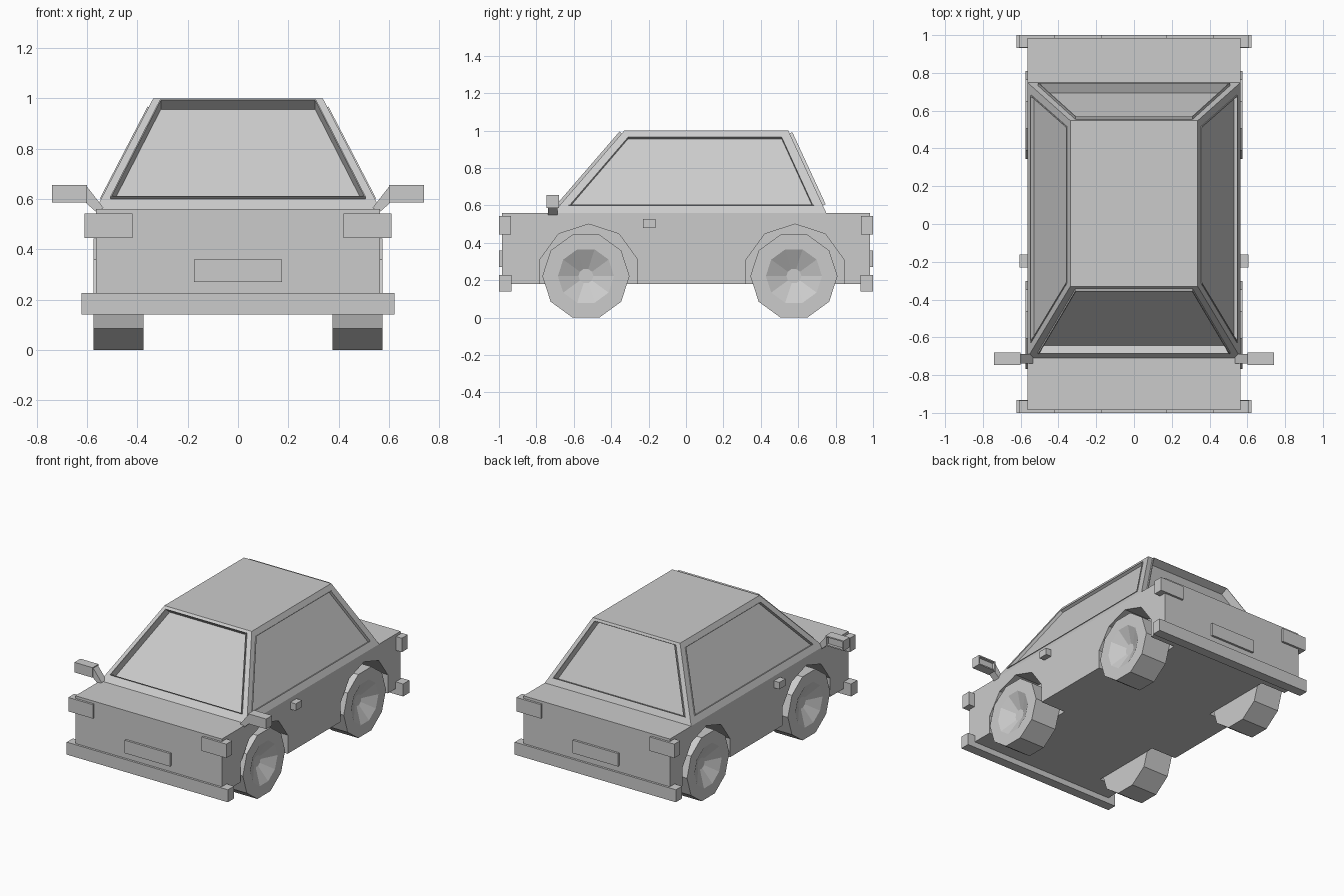
import bpy, bmesh, math
from mathutils import Vector

cube = bpy.data.objects.get("Cube")
if cube:
    bpy.data.objects.remove(cube)

grey = bpy.data.materials.new("plain_grey")
grey.use_nodes = True
colour = (0.6, 0.6, 0.6, 1)
grey.diffuse_color = colour
grey.node_tree.nodes["Principled BSDF"].inputs["Base Color"].default_value = colour


def finish(name, bm, fix_normals=True):
    if fix_normals:
        bmesh.ops.recalc_face_normals(bm, faces=bm.faces)
    mesh = bpy.data.meshes.new(name)
    bm.to_mesh(mesh)
    bm.free()
    mesh.materials.append(grey)
    obj = bpy.data.objects.new(name, mesh)
    bpy.context.collection.objects.link(obj)
    return obj


def box(name, x, y, z):
    bm = bmesh.new()
    bmesh.ops.create_cube(bm, size=1)
    for v in bm.verts:
        v.co = [a + (b - a) * (c + 0.5) for (a, b), c in zip((x, y, z), v.co)]
    return finish(name, bm)


def span(s, a, b):
    """Interval mirrored to the side given by the sign s."""
    return tuple(sorted((s * a, s * b)))


def bridge(bm, a, b):
    for i in range(len(a)):
        j = (i + 1) % len(a)
        bm.faces.new((a[i], a[j], b[j], b[i]))


def loft_x(name, rings, centre, sides, side, turn=0):
    """Loft polygons of (x, radius) along x, capped at both ends."""
    bm = bmesh.new()
    loops = []
    for x, r in rings:
        angles = [turn + math.tau * i / sides for i in range(sides)]
        loops.append([bm.verts.new((side * x, centre[0] + r * math.cos(a),
                                    centre[1] + r * math.sin(a))) for a in angles])
    for a, b in zip(loops, loops[1:]):
        bridge(bm, a, b)
    bm.faces.new(loops[0])
    bm.faces.new(loops[-1])
    return finish(name, bm)


# Lower body with four wheel arches cut out
body = box("body", (-0.565, 0.565), (-0.985, 0.985), (0.18, 0.56))
for side in (-1, 1):
    for y in (-0.52, 0.583):
        cutter = loft_x("arch_cutter", [(0.37, 0.275), (0.7, 0.275)],
                        (y, 0.225), 10, side, math.pi / 2)
        cutter.hide_render = True
        cut = body.modifiers.new("arch", 'BOOLEAN')
        cut.operation, cut.solver, cut.object = 'DIFFERENCE', 'EXACT', cutter
        bpy.context.view_layer.objects.active = body
        bpy.ops.object.modifier_apply(modifier=cut.name)
        bpy.data.objects.remove(cutter)


# Cabin: sloped walls, each with a thin raised lip around a sunken window
def window_wall(bm, corners, top, lip, depth):
    bl, br, tr, tl = corners
    normal = (br - bl).cross(tl - bl).normalized()

    def point(u, v):
        return bl.lerp(br, u).lerp(tl.lerp(tr, u), v)

    low, high = 0.034, 0.05
    hole = [point(low, 0.09), point(1 - low, 0.09), point(1 - high, top), point(high, top)]
    middle = sum(hole, Vector()) / 4
    inner = [p.lerp(middle, 0.012) for p in hole]
    rings = [corners, hole, [p + normal * lip for p in hole],
             [p + normal * lip for p in inner], [p - normal * depth for p in inner]]
    loops = [[bm.verts.new(p) for p in ring] for ring in rings]
    for a, b in zip(loops, loops[1:]):
        bridge(bm, a, b)
    bm.faces.new(loops[-1])


base = [Vector(p) for p in ((-0.565, -0.71, 0.56), (0.565, -0.71, 0.56),
                            (0.565, 0.75, 0.56), (-0.565, 0.75, 0.56))]
roof = [Vector(p) for p in ((-0.337, -0.33, 1), (0.337, -0.33, 1),
                            (0.337, 0.547, 1), (-0.337, 0.547, 1))]
bm = bmesh.new()
for i in range(4):
    j = (i + 1) % 4
    top, lip, depth = (0.965, 0.016, 0.04) if i % 2 == 0 else (0.92, 0.005, 0.016)
    window_wall(bm, [base[i], base[j], roof[j], roof[i]], top, lip, depth)
bm.faces.new([bm.verts.new(p) for p in roof])
bmesh.ops.remove_doubles(bm, verts=bm.verts, dist=0.0001)
finish("cabin", bm, False)

# Wheels with a dished rim and small hub
for side, side_name in ((1, "left"), (-1, "right")):
    for y, end_name in ((-0.535, "front"), (0.577, "rear")):
        loft_x(f"{end_name}_{side_name}_wheel",
               [(0.375, 0.233), (0.575, 0.233), (0.575, 0.15), (0.52, 0.04)],
               (y, 0.222), 10, side)

# Bumpers, plates and lamps at both ends
for end, end_name in ((-1, "front"), (1, "rear")):
    box(f"{end_name}_bumper", (-0.622, 0.622), span(end, 0.932, 1), (0.14, 0.227))
    box(f"{end_name}_plate", (-0.175, 0.175), span(end, 0.97, 1), (0.27, 0.36))
    for side, side_name in ((1, "left"), (-1, "right")):
        box(f"{end_name}_{side_name}_lamp", span(side, 0.42, 0.61),
            span(end, 0.935, 1), (0.445, 0.542))

# Door handles and mirrors
for side, side_name in ((1, "left"), (-1, "right")):
    box(f"{side_name}_door_handle", span(side, 0.55, 0.607), (-0.23, -0.162), (0.48, 0.528))

    bm = bmesh.new()
    bmesh.ops.create_cube(bm, size=1)
    for v in bm.verts:
        v.co = (side * (0.67 + 0.14 * v.co.x), -0.713 + 0.066 * v.co.y, 0.62 + 0.07 * v.co.z)
    bm.normal_update()
    bmesh.ops.recalc_face_normals(bm, faces=bm.faces)
    glass = max(bm.faces, key=lambda f: f.calc_center_median().y)
    bmesh.ops.inset_region(bm, faces=[glass], thickness=0.012)
    ring = bmesh.ops.extrude_discrete_faces(bm, faces=[glass])["faces"]
    for v in ring[0].verts:
        v.co.y -= 0.02
    finish(f"{side_name}_mirror", bm)

    bm = bmesh.new()
    profile = ((0.605, 0.655), (0.605, 0.585), (0.56, 0.545), (0.535, 0.565))
    loops = [[bm.verts.new((side * x, y, z)) for x, z in profile] for y in (-0.739, -0.687)]
    bridge(bm, *loops)
    for loop in loops:
        bm.faces.new(loop)
    finish(f"{side_name}_mirror_arm", bm)
